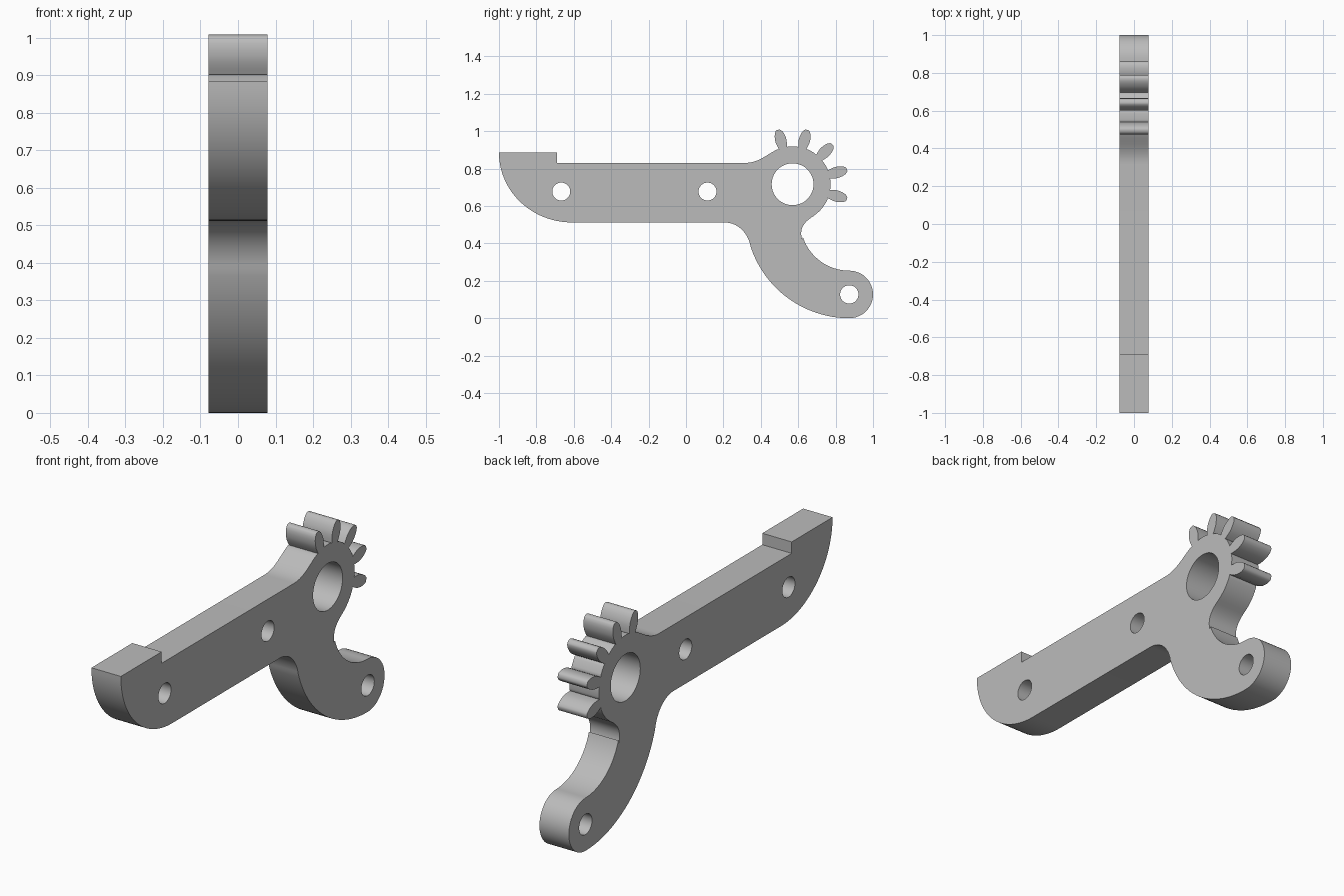
import bpy, bmesh
from math import sin, cos, radians
from mathutils import Matrix

if "Cube" in bpy.data.objects:
    bpy.data.objects.remove(bpy.data.objects["Cube"])

HALF = 0.078                 # half thickness of the plate
HUB = (0.57, 0.716)          # gear centre (y, z)
ROOT = 0.203                 # gear root radius
PIVOT = (0.873, 0.127)       # hook end centre


def arc(centre, rx, start, end, steps=24, rz=None):
    """Points along a circular or elliptic arc, angles in degrees."""
    rz = rz or rx
    angles = [radians(start + (end - start) * i / steps) for i in range(steps + 1)]
    return [(centre[0] + rx * cos(a), centre[1] + rz * sin(a)) for a in angles]


def bezier(a, b, c, d, steps=14):
    """Points along a cubic blend between two edges."""
    pts = []
    for i in range(steps + 1):
        t = i / steps
        w = ((1 - t) ** 3, 3 * t * (1 - t) ** 2, 3 * t * t * (1 - t), t ** 3)
        pts.append(tuple(sum(k * p[n] for k, p in zip(w, (a, b, c, d))) for n in (0, 1)))
    return pts


def tooth(angle):
    """One leaf-shaped gear tooth, as (radius, half width) pairs on both sides."""
    side = [(0.199, 0.022), (0.215, 0.026), (0.235, 0.030), (0.252, 0.030),
            (0.27, 0.027), (0.285, 0.022), (0.297, 0.014), (0.301, 0.007)]
    ca, sa = cos(radians(angle)), sin(radians(angle))
    pts = [(r, -w) for r, w in side] + [(r, w) for r, w in reversed(side)]
    return [(HUB[0] + r * ca - w * sa, HUB[1] + r * sa + w * ca) for r, w in pts]


# Outline, counter-clockwise: rounded nose and lower edge of the bar
outline = arc((-0.61, 0.885), 0.39, 180, 270, 28, 0.373)
# Fillet under the bar, then the outer sweep of the hook
outline += bezier((0.205, 0.512), (0.27, 0.512), (0.325, 0.465), (0.343, 0.395))
outline += arc((0.873, 0.555), 0.555, 198, 269, 32)
# Rounded hook end and inner sweep
outline += arc(PIVOT, 0.127, -90, 90)
outline += arc((0.873, 0.515), 0.261, 268, 198, 24)
# Tight blend into the hub
outline += bezier((0.621, 0.42), (0.606, 0.47), (0.622, 0.51), (0.682, 0.546), 12)
# Hub rim with five teeth
outline += arc(HUB, ROOT, -52, -23, 10)
for angle in range(-15, 106, 30):
    outline += tooth(angle)
    if angle < 105:
        outline += arc(HUB, ROOT, angle + 8, angle + 22, 6)
# Blend back to the bar top and raised step at the nose
outline += bezier((0.488, 0.902), (0.43, 0.875), (0.39, 0.83), (0.313, 0.83))
outline += [(-0.69, 0.83), (-0.69, 0.885)]

# Bores: bar holes, gear bore, hook hole
loops = [outline]
for centre, radius in (((-0.667, 0.677), 0.048), ((0.115, 0.677), 0.048),
                       (HUB, 0.112), (PIVOT, 0.049)):
    loops.append(arc(centre, radius, 0, 360, 48)[:-1])

# Extruded flat profile
curve = bpy.data.curves.new("lever_profile", "CURVE")
curve.dimensions = "2D"
curve.fill_mode = "BOTH"
curve.extrude = HALF
for pts in loops:
    spline = curve.splines.new("POLY")
    spline.points.add(len(pts) - 1)
    for point, (y, z) in zip(spline.points, pts):
        point.co = (y, z, 0, 1)
    spline.use_cyclic_u = True
helper = bpy.data.objects.new("profile_helper", curve)
bpy.context.collection.objects.link(helper)
bpy.context.view_layer.update()
mesh = bpy.data.meshes.new_from_object(
    helper.evaluated_get(bpy.context.evaluated_depsgraph_get()))
bpy.data.objects.remove(helper)

# Stand the profile up in the side plane and weld it
bm = bmesh.new()
bm.from_mesh(mesh)
bm.transform(Matrix(((0, 0, 1, 0), (1, 0, 0, 0), (0, 1, 0, 0), (0, 0, 0, 1))))
bmesh.ops.remove_doubles(bm, verts=bm.verts, dist=0.0005)
bmesh.ops.recalc_face_normals(bm, faces=bm.faces)
bm.to_mesh(mesh)
bm.free()

# Single grey material
grey = bpy.data.materials.new("plain_grey")
grey.use_nodes = True
colour = (0.5, 0.5, 0.5, 1)
grey.diffuse_color = colour
grey.node_tree.nodes["Principled BSDF"].inputs["Base Color"].default_value = colour
mesh.materials.clear()
mesh.materials.append(grey)

lever = bpy.data.objects.new("geared_lever", mesh)
bpy.context.collection.objects.link(lever)
bpy.ops.object.select_all(action="DESELECT")
lever.select_set(True)
bpy.context.view_layer.objects.active = lever
bpy.ops.object.shade_smooth_by_angle(angle=radians(30))
